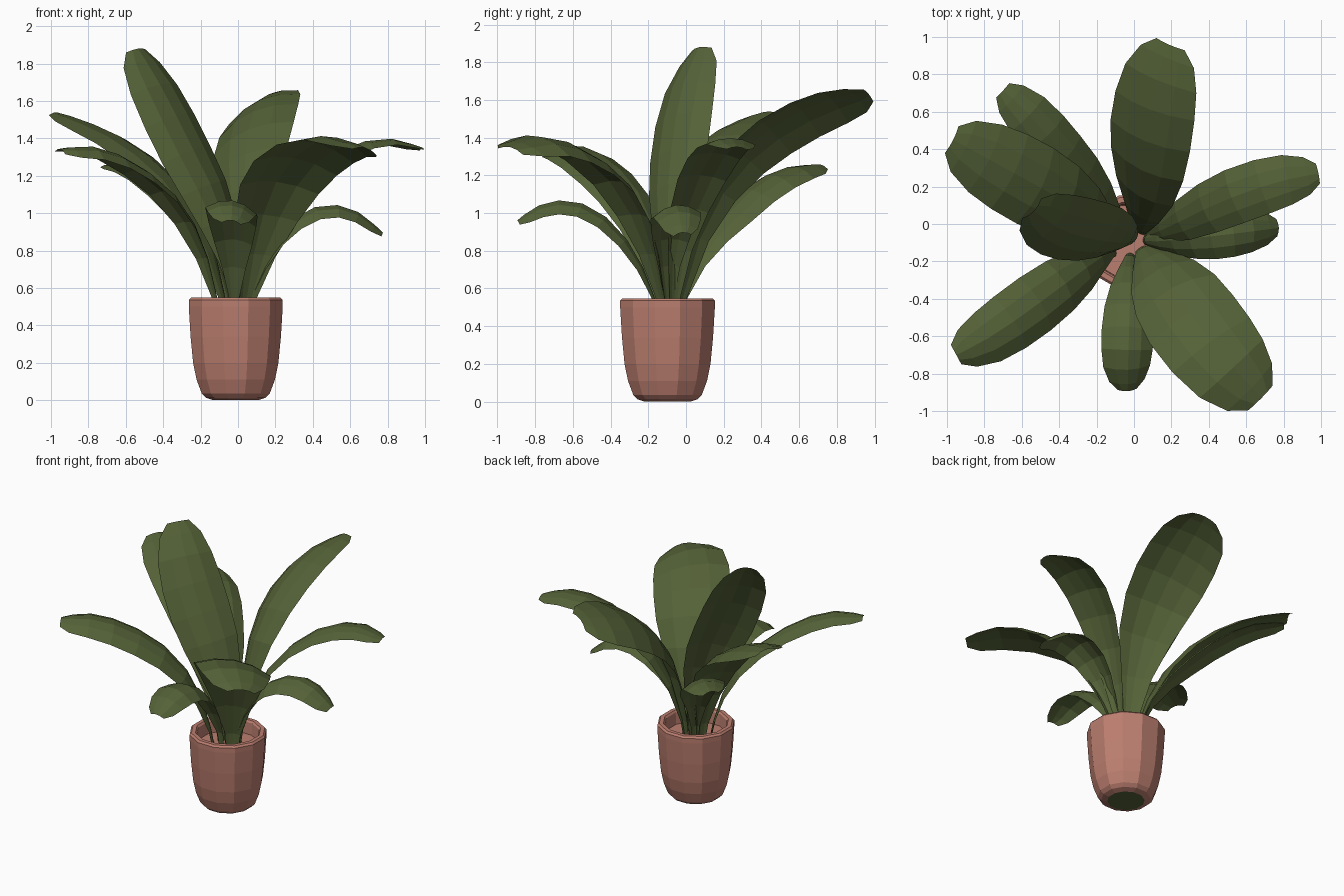
import bpy, bmesh, math
from mathutils import Vector

if "Cube" in bpy.data.objects:
    bpy.data.objects.remove(bpy.data.objects["Cube"])


def material(name, rgb):
    m = bpy.data.materials.new(name)
    m.diffuse_color = (*rgb, 1)
    m.use_nodes = True
    m.node_tree.nodes["Principled BSDF"].inputs["Base Color"].default_value = m.diffuse_color
    return m


green = material("leaf green", (0.09, 0.122, 0.039))
clay = material("terracotta", (0.50, 0.21, 0.16))


def finish(bm, name, mats):
    me = bpy.data.meshes.new(name)
    bm.to_mesh(me)
    bm.free()
    ob = bpy.data.objects.new(name, me)
    for m in mats:
        me.materials.append(m)
    bpy.context.collection.objects.link(ob)
    return ob


# Pot: 12-sided turned profile (radius, height) with a shallow filled top
def make_pot(cx, cy, sides=12):
    profile = [(0.125, 0.0), (0.165, 0.013), (0.188, 0.035), (0.217, 0.11), (0.236, 0.2),
               (0.25, 0.34), (0.260, 0.50), (0.260, 0.535), (0.248, 0.548),
               (0.220, 0.548), (0.21, 0.535), (0.205, 0.45)]
    bm = bmesh.new()
    rings = []
    for r, z in profile:
        rings.append([bm.verts.new((cx + r * math.cos(2 * math.pi * (i + .5) / sides),
                                    cy + r * math.sin(2 * math.pi * (i + .5) / sides), z))
                      for i in range(sides)])
    for a, b in zip(rings, rings[1:]):
        for i in range(sides):
            j = (i + 1) % sides
            bm.faces.new((a[i], a[j], b[j], b[i]))
    bm.faces.new(rings[-1])
    base = bm.faces.new(rings[0][::-1])
    base.material_index = 1
    finish(bm, "pot", [clay, green])


def spline(pts, t):
    # Catmull-Rom curve through the path points
    n = len(pts) - 1
    i = min(int(t * n), n - 1)
    u = t * n - i
    p1, p2 = pts[i], pts[i + 1]
    p0 = pts[i - 1] if i else p1 * 2 - p2
    p3 = pts[i + 2] if i + 2 <= n else p2 * 2 - p1
    return 0.5 * (2 * p1 + (p2 - p0) * u + (2 * p0 - 5 * p1 + 4 * p2 - p3) * u * u
                  + (3 * p1 - p0 - 3 * p2 + p3) * u ** 3)


# (position along leaf, relative width)
WIDTHS = [(0, .20), (.14, .45), (.28, .73), (.42, .92), (.56, 1.0), (.70, .99),
          (.83, .90), (.94, .68), (1.0, .36)]


# Leaf: ribbon along a path, arched across its width and rolled about its axis
def make_leaf(name, path, half, roll=0.0, arch=0.35):
    pts = [Vector(p) for p in path]
    first = pts[0]
    flat = pts[-1] - first
    flat.z = 0
    side = flat.cross(Vector((0, 0, 1))).normalized()
    bm = bmesh.new()
    rows = []
    root = Vector((first.x * .8, first.y * .8 - .02, 0.42))
    for t, w in [(-1, .15)] + WIDTHS:
        if t < 0:
            p, tan = root, first - root
        else:
            p = spline(pts, t)
            tan = spline(pts, min(t + .02, 1)) - spline(pts, max(t - .02, 0))
        tan = tan.normalized()
        s = (side - tan * side.dot(tan)).normalized()
        n = s.cross(tan)
        ws = s * math.cos(roll) + n * math.sin(roll)
        wn = n * math.cos(roll) - s * math.sin(roll)
        rows.append([bm.verts.new(p + ws * (half * w * u) + wn * (half * w * arch * (.4 - u * u)))
                     for u in (-1, -.5, 0, .5, 1)])
    for a, b in zip(rows, rows[1:]):
        for i in range(4):
            bm.faces.new((a[i], a[i + 1], b[i + 1], b[i]))
    finish(bm, name, [green])


make_pot(-0.012, -0.098)

make_leaf("leaf_back", [(.02, -.03, .55), (.035, .09, .99), (.05, .28, 1.28), (.075, .50, 1.46),
                        (.12, .74, 1.575), (.19, .96, 1.635)], .245, .42, .25)
make_leaf("leaf_right", [(.07, -.06, .55), (.18, -.02, .90), (.36, .07, 1.17), (.57, .16, 1.33),
                         (.79, .23, 1.385), (.985, .27, 1.345)], .15, 0, .25)
make_leaf("leaf_right_low", [(.06, -.09, .55), (.16, -.09, .78), (.29, -.075, .94), (.45, -.06, 1.02),
                             (.61, -.04, 1.0), (.77, -.02, .89)], .13, -.1, .42)
make_leaf("leaf_front_right", [(.05, -.13, .55), (.11, -.21, .87), (.20, -.34, 1.13), (.33, -.53, 1.30),
                               (.50, -.74, 1.38), (.68, -.93, 1.34)], .26, .2, .25)
make_leaf("leaf_front_low", [(-.02, -.17, .55), (-.02, -.27, .77), (-.025, -.42, .95), (-.03, -.59, 1.04),
                             (-.035, -.75, 1.03), (-.035, -.89, .955)], .14, .14, .4)
make_leaf("leaf_front_left", [(-.12, -.15, .55), (-.21, -.20, .84), (-.36, -.31, 1.08), (-.55, -.45, 1.24),
                              (-.75, -.59, 1.33), (-.95, -.70, 1.335)], .165, .14)
make_leaf("leaf_left", [(-.08, -.07, .55), (-.18, 0, .88), (-.34, .10, 1.14), (-.55, .22, 1.33),
                        (-.75, .33, 1.44), (-.97, .45, 1.53)], .225, -.1, .28)
make_leaf("leaf_back_left", [(-.06, -.02, .55), (-.14, .08, .80), (-.26, .23, .98), (-.40, .39, 1.13),
                             (-.54, .56, 1.22), (-.70, .715, 1.25)], .145, -.15)
make_leaf("leaf_tall", [(.0, -.09, .55), (-.05, -.09, .84), (-.15, -.08, 1.12), (-.28, -.055, 1.38),
                        (-.41, -.01, 1.64), (-.54, .075, 1.875)], .205, .46, .3)
